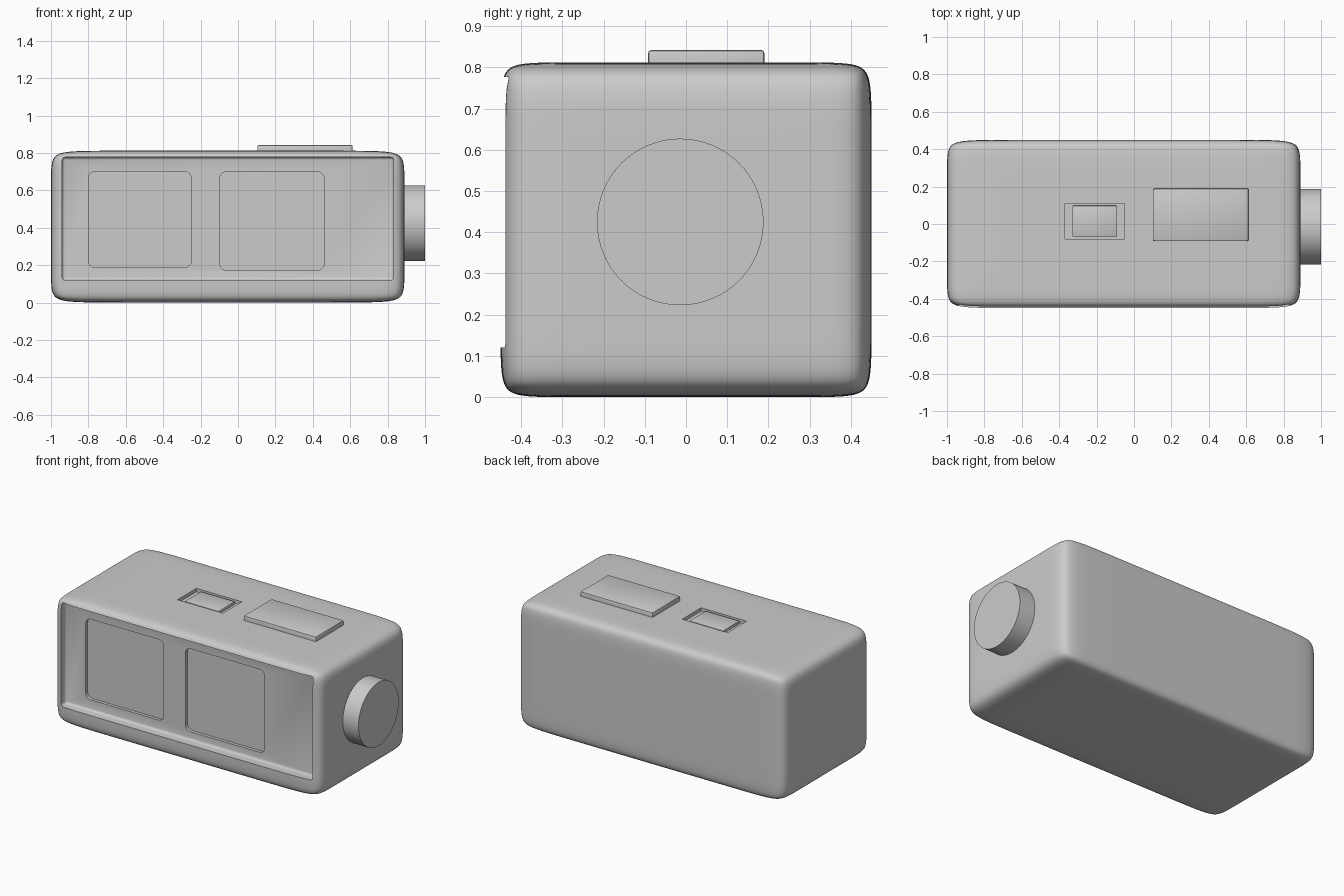
import bpy, bmesh, math
from mathutils import Vector, Matrix

if "Cube" in bpy.data.objects:
    bpy.data.objects.remove(bpy.data.objects["Cube"])


def finish(bm, name, smooth=True):
    bmesh.ops.recalc_face_normals(bm, faces=bm.faces)
    me = bpy.data.meshes.new(name)
    bm.to_mesh(me)
    bm.free()
    ob = bpy.data.objects.new(name, me)
    bpy.context.collection.objects.link(ob)
    if smooth:
        activate(ob)
        bpy.ops.object.shade_smooth_by_angle(angle=math.radians(35))
    return ob


def activate(ob):
    bpy.ops.object.select_all(action='DESELECT')
    ob.select_set(True)
    bpy.context.view_layer.objects.active = ob


def box_bm(lo, hi):
    lo, hi = Vector(lo), Vector(hi)
    bm = bmesh.new()
    bmesh.ops.create_cube(bm, size=1)
    for v in bm.verts:
        v.co = Vector([(a + b) / 2 + c * (b - a) for a, b, c in zip(lo, hi, v.co)])
    return bm


def box(name, lo, hi, bevel=0.0, segs=2, axis=None):
    """Box with bevelled edges; axis limits the bevel to edges along that axis."""
    bm = box_bm(lo, hi)
    if bevel:
        edges = [e for e in bm.edges if axis is None
                 or abs((e.verts[0].co - e.verts[1].co)[axis]) > 1e-5]
        bmesh.ops.bevel(bm, geom=edges, offset=bevel, segments=segs,
                        profile=0.5, affect='EDGES')
    return finish(bm, name)


def cut(ob, cutter):
    mod = ob.modifiers.new("cut", 'BOOLEAN')
    mod.operation = 'DIFFERENCE'
    mod.solver = 'EXACT'
    mod.object = cutter
    activate(ob)
    bpy.ops.object.modifier_apply(modifier=mod.name)
    bpy.data.objects.remove(cutter)


# Clock case: box cage with support loops, subdivided into a soft block
lo, hi = (-1.0, -0.45, 0.0), (0.89, 0.45, 0.812)
bm = box_bm(lo, hi)
for ax, d in enumerate((0.25, 0.11, 0.11)):
    for pos in (lo[ax] + d, hi[ax] - d):
        co, no = Vector((0, 0, 0)), Vector((0, 0, 0))
        co[ax], no[ax] = pos, 1
        bmesh.ops.bisect_plane(bm, geom=bm.verts[:] + bm.edges[:] + bm.faces[:],
                               plane_co=co, plane_no=no)
body = finish(bm, "clock_case")
sub = body.modifiers.new("soft", 'SUBSURF')
sub.levels = 4
activate(body)
bpy.ops.object.modifier_apply(modifier=sub.name)

# Display recess, two digit windows and the slot on top
PANEL = -0.39
cut(body, box("cutter", (-0.94, -0.6, 0.12), (0.832, PANEL, 0.777), 0.015, 3))
for x0, x1, z0 in ((-0.80, -0.25, 0.187), (-0.097, 0.46, 0.172)):
    cut(body, box("cutter", (x0, PANEL - 0.03, z0), (x1, PANEL + 0.02, 0.70),
                  0.035, 5, axis=1))
cut(body, box("cutter", (-0.37, -0.08, 0.79), (-0.05, 0.11, 0.9)))
activate(body)
bpy.ops.object.shade_smooth_by_angle(angle=math.radians(35))

# Small flush switch in the slot and large raised button
box("small_switch", (-0.33, -0.068, 0.77), (-0.09, 0.098, 0.808), 0.004)
box("snooze_button", (0.103, -0.092, 0.78), (0.613, 0.19, 0.842), 0.008)

# Side knob
bm = bmesh.new()
bmesh.ops.create_cone(bm, cap_ends=True, segments=64, radius1=0.202, radius2=0.202,
                      depth=0.13, matrix=Matrix.Translation((0.935, -0.014, 0.425))
                      @ Matrix.Rotation(math.pi / 2, 4, 'Y'))
finish(bm, "side_knob")
